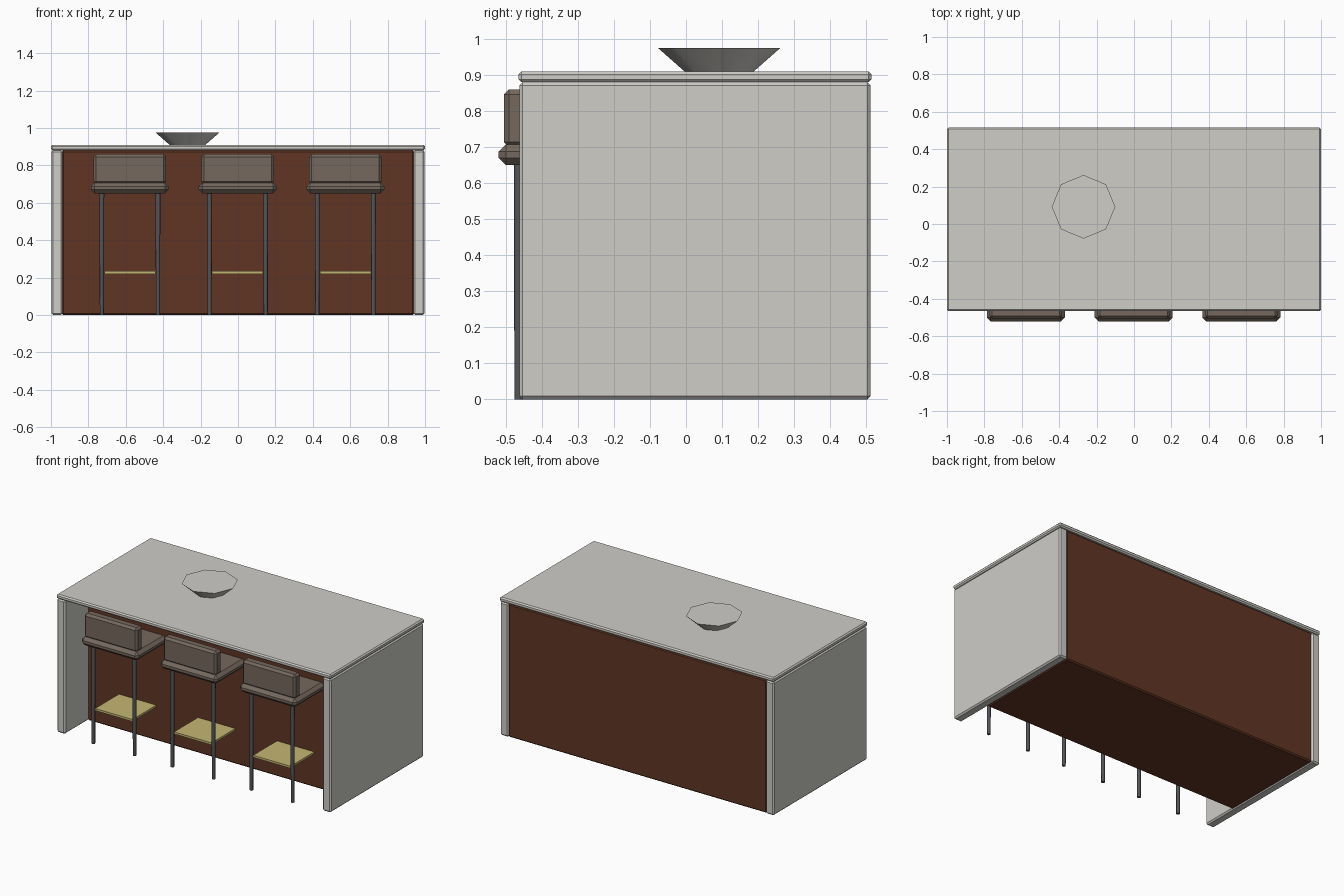
import bpy, bmesh, math

if "Cube" in bpy.data.objects:
    bpy.data.objects.remove(bpy.data.objects["Cube"])


def material(name, rgb):
    m = bpy.data.materials.new(name)
    m.diffuse_color = (*rgb, 1)
    m.use_nodes = True
    m.node_tree.nodes["Principled BSDF"].inputs["Base Color"].default_value = m.diffuse_color
    return m


STONE = material("pale stone", (0.62, 0.61, 0.575))
WOOD = material("dark brown wood", (0.118, 0.036, 0.017))
LEATHER = material("taupe upholstery", (0.18, 0.14, 0.112))
STEEL = material("dark steel", (0.085, 0.09, 0.098))
BRASS = material("brass", (0.56, 0.47, 0.17))


def finish(bm, name, mat):
    mesh = bpy.data.meshes.new(name)
    bm.to_mesh(mesh)
    bm.free()
    mesh.materials.append(mat)
    ob = bpy.data.objects.new(name, mesh)
    bpy.context.collection.objects.link(ob)
    return ob


def box(name, mat, x, y, z, bevel=0.0):
    """Box from (min, max) ranges with chamfered edges."""
    bm = bmesh.new()
    bmesh.ops.create_cube(bm, size=1)
    for v in bm.verts:
        for i, (lo, hi) in enumerate((x, y, z)):
            v.co[i] = lo if v.co[i] < 0 else hi
    if bevel:
        bmesh.ops.bevel(bm, geom=bm.edges[:], offset=bevel, segments=1,
                        affect='EDGES', profile=0.5)
    return finish(bm, name, mat)


def cone(name, mat, cx, cy, z0, z1, r0, r1, sides):
    bm = bmesh.new()
    bmesh.ops.create_cone(bm, cap_ends=True, segments=sides,
                          radius1=r0, radius2=r1, depth=z1 - z0)
    bmesh.ops.translate(bm, verts=bm.verts[:], vec=(cx, cy, (z0 + z1) / 2))
    # smooth round the wall, keep the rims sharp
    for f in bm.faces:
        f.smooth = abs(f.normal.z) < 0.95
    for e in bm.edges:
        e.smooth = all(f.smooth for f in e.link_faces)
    return finish(bm, name, mat)


# Island: worktop, two side panels, cabinet set back under the front overhang
box("worktop", STONE, (-1, 1), (-0.465, 0.515), (0.88, 0.91), 0.008)
for side, label in ((-1, "left"), (1, "right")):
    xs = sorted((side * 0.938, side * 0.998))
    box(label + "_panel", STONE, xs, (-0.462, 0.512), (0, 0.88), 0.009)
box("cabinet", WOOD, (-0.942, 0.942), (-0.22, 0.506), (0, 0.879), 0.008)

# Eight-sided bowl
cone("bowl", STONE, -0.27, 0.092, 0.909, 0.975, 0.095, 0.17, 8)

# Three bar stools pushed under the overhang
for n, cx in enumerate((-0.578, -0.002, 0.574), 1):
    tag = f"_{n}"
    box("seat" + tag, LEATHER, (cx - 0.208, cx + 0.208), (-0.52, -0.11),
        (0.65, 0.707), 0.02)
    box("backrest" + tag, LEATHER, (cx - 0.194, cx + 0.194), (-0.505, -0.44),
        (0.70, 0.86), 0.014)
    box("footrest" + tag, BRASS, (cx - 0.136, cx + 0.136), (-0.468, -0.165),
        (0.22, 0.234))
    for dx in (-0.15, 0.15):
        for y, place in ((-0.465, "front"), (-0.165, "back")):
            # back legs end just inside the cabinet base
            z0 = 0.0 if place == "front" else 0.004
            cone(f"{place}_leg{tag}", STEEL, cx + dx, y, z0, 0.66,
                 0.011, 0.013, 8)
